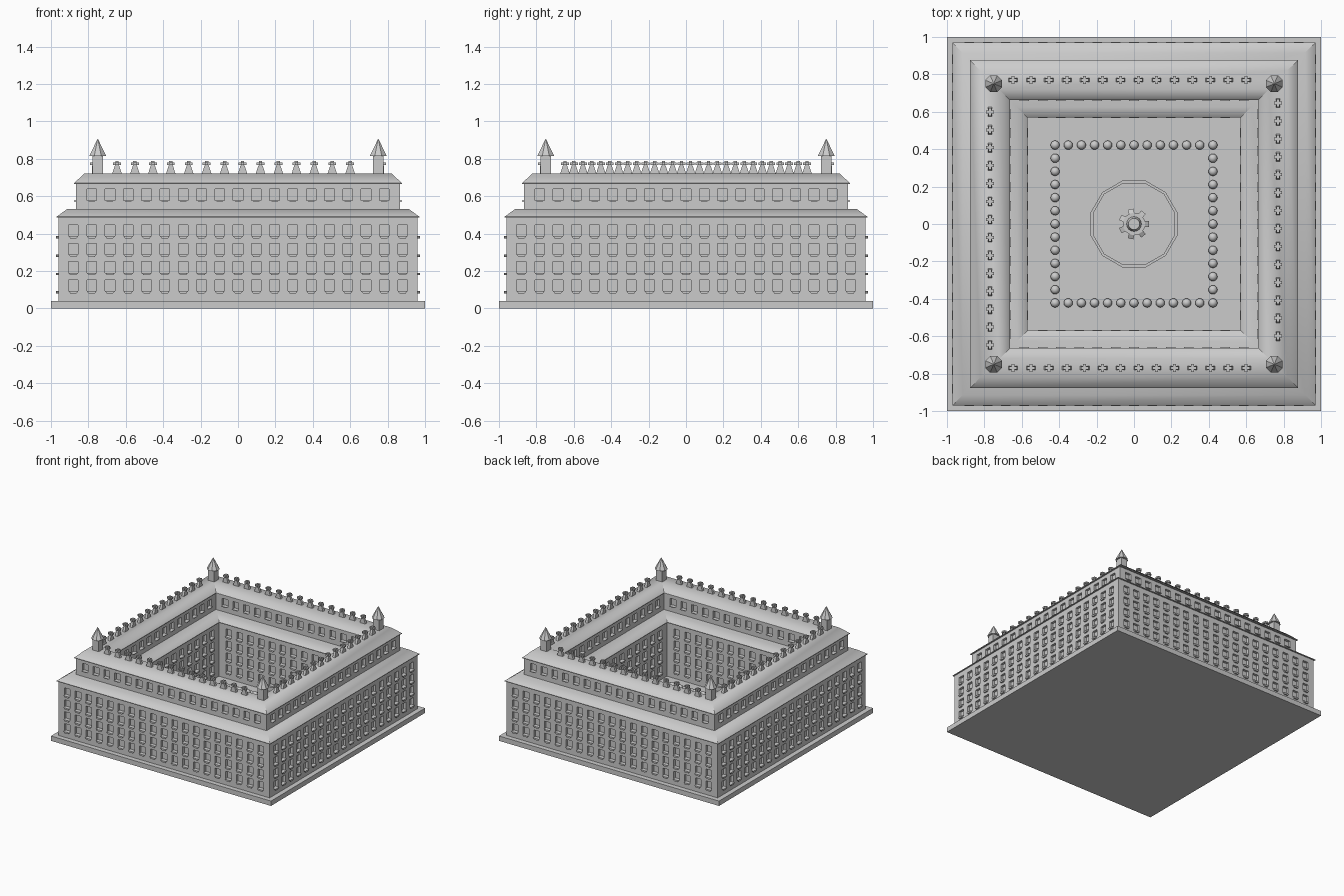
import bpy, bmesh, math
from mathutils import Matrix, Vector

cube = bpy.data.objects.get("Cube")
if cube:
    bpy.data.objects.remove(cube, do_unlink=True)

stone = bpy.data.materials.new("grey_stone")
stone.use_nodes = True
stone.diffuse_color = (0.6, 0.6, 0.6, 1)
stone.node_tree.nodes["Principled BSDF"].inputs["Base Color"].default_value = (0.6, 0.6, 0.6, 1)


def add_object(name, mesh, angle=0.0, smooth=None):
    ob = bpy.data.objects.new(name, mesh)
    bpy.context.collection.objects.link(ob)
    ob.rotation_euler.z = angle
    if smooth:
        bpy.ops.object.select_all(action="DESELECT")
        ob.select_set(True)
        bpy.context.view_layer.objects.active = ob
        bpy.ops.object.shade_smooth_by_angle(angle=math.radians(smooth))
    return ob


def to_mesh(name, bm, fix=True):
    if fix:
        bmesh.ops.recalc_face_normals(bm, faces=bm.faces)
    mesh = bpy.data.meshes.new(name)
    bm.to_mesh(mesh)
    bm.free()
    mesh.materials.append(stone)
    return mesh


def box(bm, centre, half, taper=(1, 1)):
    """Box whose top is scaled by taper."""
    made = bmesh.ops.create_cube(bm, size=2)["verts"]
    for v in made:
        k = taper if v.co.z > 0 else (1, 1)
        v.co = Vector((v.co.x * half[0] * k[0], v.co.y * half[1] * k[1], v.co.z * half[2])) + Vector(centre)


def ring(name, profile, sides=4, smooth=None):
    """Sweep a closed (radius, height) profile round a square or polygon."""
    bm = bmesh.new()
    grow = math.sqrt(2) if sides == 4 else 1
    loops = []
    for i in range(sides):
        a = math.tau * (i + 0.5) / sides
        loops.append([bm.verts.new((r * grow * math.cos(a), r * grow * math.sin(a), z)) for r, z in profile])
    n = len(profile)
    for i in range(sides):
        a, b = loops[i], loops[(i + 1) % sides]
        for j in range(n):
            k = (j + 1) % n
            bm.faces.new((a[j], b[j], b[k], a[k]))
    return add_object(name, to_mesh(name, bm), smooth=smooth)


def window_wall(name, y, z0, z1, count, sills, pitch, sill_depth):
    """Wall facing -y with recessed windows and tapered sills, repeated on four sides."""
    bm = bmesh.new()
    r, half, tall, deep = abs(y), 0.026, 0.06, 0.02
    centres = [(i - (count - 1) / 2) * pitch for i in range(count)]
    xs = [-r] + [c + s * half for c in centres for s in (-1, 1)] + [r]
    zs = [z0] + [z + s for z in sills for s in (0, tall)] + [z1]
    grid = [[bm.verts.new((x, y, z)) for z in zs] for x in xs]
    for i in range(len(xs) - 1):
        for j in range(len(zs) - 1):
            quad = [grid[i][j], grid[i + 1][j], grid[i + 1][j + 1], grid[i][j + 1]]
            if i % 2 and j % 2:
                back = [bm.verts.new(v.co + Vector((0, deep, 0))) for v in quad]
                bm.faces.new(back)
                for k in range(4):
                    m = (k + 1) % 4
                    bm.faces.new((quad[k], quad[m], back[m], back[k]))
            else:
                bm.faces.new(quad)
    for c in centres:
        for z in sills:
            box(bm, (c, y - 0.005, z - sill_depth / 2), (0.016, 0.007, sill_depth / 2), (1.6, 1))
    mesh = to_mesh(name, bm, fix=False)
    for side in range(4):
        add_object(f"{name}_{side + 1}", mesh, side * math.pi / 2)


# Base slab
bm = bmesh.new()
box(bm, (0, 0, 0.02), (1, 1, 0.02))
add_object("base_slab", to_mesh("base_slab", bm))

# Outer and courtyard walls
floors = [0.092, 0.19, 0.288, 0.386]
window_wall("outer_lower_wall", -0.96, 0.04, 0.488, 19, floors, 0.0978, 0.013)
window_wall("outer_upper_wall", -0.865, 0.53, 0.668, 17, [0.577], 0.0978, 0.005)
window_wall("court_lower_wall", 0.58, 0.04, 0.488, 11, floors, 0.0978, 0.013)
window_wall("court_upper_wall", 0.67, 0.53, 0.668, 13, [0.577], 0.0978, 0.005)

# Sloped roofs, symmetrical about the middle of each wing
ring("lower_roof", [(0.97, 0.485), (0.97, 0.49), (0.915, 0.53), (0.625, 0.53), (0.57, 0.49), (0.57, 0.485)], smooth=45)
ring("upper_roof", [(0.876, 0.665), (0.876, 0.67), (0.82, 0.722), (0.72, 0.722), (0.664, 0.67), (0.664, 0.665)], smooth=45)

# Parapet finials: thin tapered plate with a three-way cross
bm = bmesh.new()
for i in range(14):
    x, y = -0.647 + i * 0.0959, -0.77
    box(bm, (x, y, 0.742), (0.025, 0.011, 0.021), (0.45, 0.9))
    box(bm, (x, y, 0.772), (0.009, 0.009, 0.015))
    box(bm, (x, y, 0.773), (0.021, 0.008, 0.007))
    box(bm, (x, y, 0.773), (0.008, 0.021, 0.007))
finials = to_mesh("parapet_finials", bm)
add_object("front_finials", finials)
add_object("left_finials", finials, math.pi / 2).scale.x = -1
add_object("back_finials", finials, math.pi).scale.x = -1
add_object("right_finials", finials, -math.pi / 2).scale.x = -1

# Corner turrets
bm = bmesh.new()
box(bm, (0, 0, 0.768), (0.029, 0.029, 0.048))
bmesh.ops.create_cone(bm, cap_ends=True, segments=8, radius1=0.049, radius2=0.001, depth=0.092,
                      matrix=Matrix.Translation((0, 0, 0.86)) @ Matrix.Rotation(math.pi / 8, 4, "Z"))
turret = to_mesh("corner_turret", bm)
for sx in (-1, 1):
    for sy in (-1, 1):
        add_object("corner_turret", turret).location = (sx * 0.75, sy * 0.75, 0)

# Courtyard path with a border of round shrubs
ring("courtyard_path", [(0.5, 0.04), (0.5, 0.046), (0.35, 0.046), (0.35, 0.04)])
bm = bmesh.new()
for i in range(12):
    for side in range(4):
        spot = Matrix.Rotation(side * math.pi / 2, 4, "Z") @ Matrix.Translation((-0.422 + i * 0.0703, -0.422, 0.067))
        bmesh.ops.create_uvsphere(bm, u_segments=16, v_segments=10, radius=0.024, matrix=spot)
add_object("round_shrubs", to_mesh("round_shrubs", bm), smooth=40)

# Fountain: twelve-sided basin, stem, bowl and spouts
ring("fountain_basin", [(0.24, 0.04), (0.24, 0.07), (0.225, 0.07), (0.225, 0.04)], sides=12)
bm = bmesh.new()
for r1, r2, low, high in ((0.05, 0.03, 0.04, 0.08), (0.025, 0.025, 0.08, 0.14), (0.03, 0.06, 0.14, 0.165), (0.04, 0.03, 0.165, 0.2)):
    bmesh.ops.create_cone(bm, cap_ends=True, segments=16, radius1=r1, radius2=r2, depth=high - low,
                          matrix=Matrix.Translation((0, 0, (low + high) / 2)))
for i in range(7):
    a = Matrix.Rotation(i * math.tau / 7, 4, "Z") @ Matrix.Translation((0.064, 0, 0.15)) @ Matrix.Rotation(0.5, 4, "Y")
    bmesh.ops.create_cube(bm, size=1, matrix=a @ Matrix.Diagonal((0.032, 0.03, 0.012, 1)))
add_object("fountain_centre", to_mesh("fountain_centre", bm), smooth=35)
